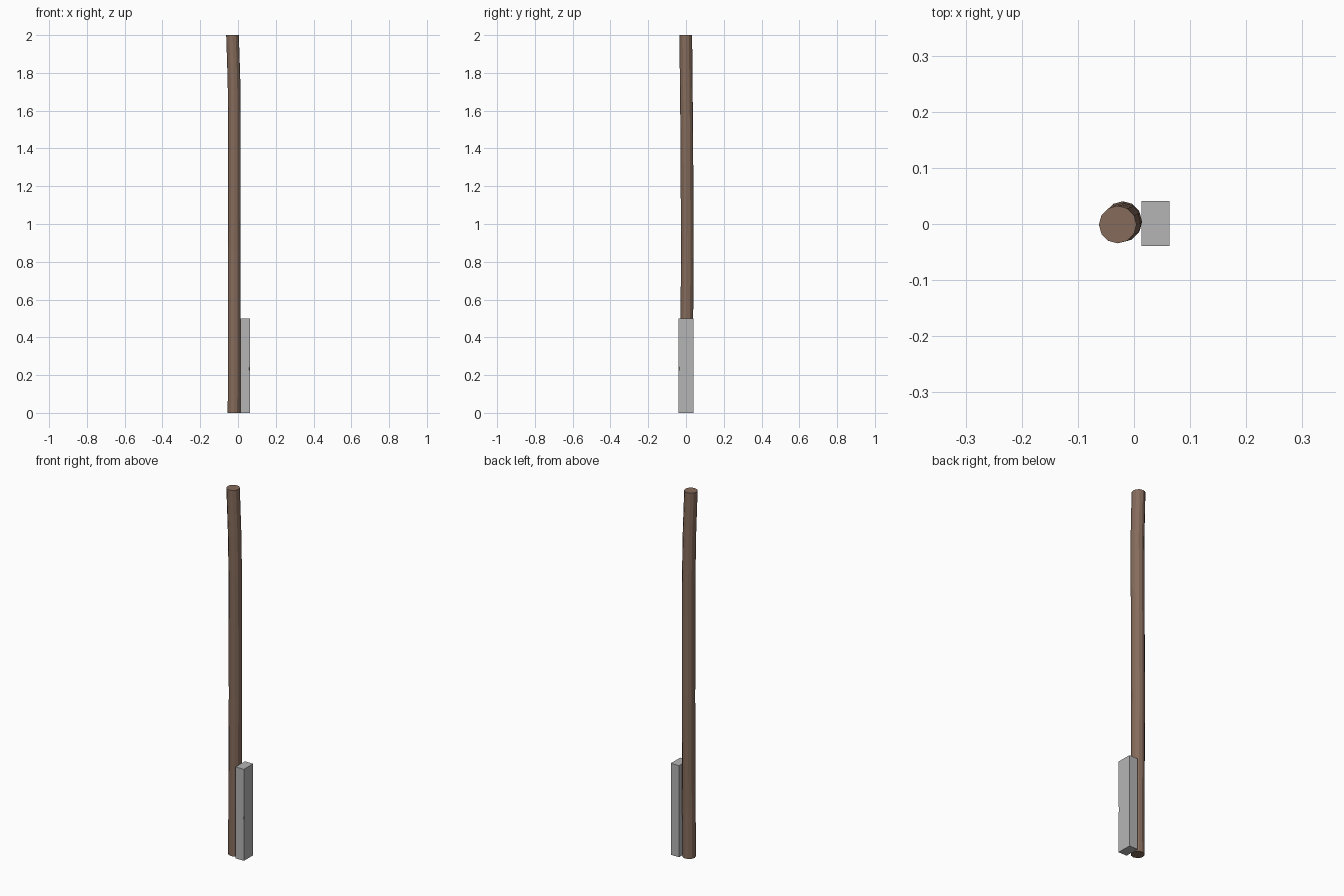
import bpy, bmesh, math
from mathutils import Vector

if "Cube" in bpy.data.objects:
    bpy.data.objects.remove(bpy.data.objects["Cube"])


def material(name, rgb):
    m = bpy.data.materials.new(name)
    m.diffuse_color = (*rgb, 1)
    m.use_nodes = True
    m.node_tree.nodes["Principled BSDF"].inputs["Base Color"].default_value = m.diffuse_color
    return m


def add_object(name, bm, mat=None):
    bmesh.ops.recalc_face_normals(bm, faces=bm.faces)
    mesh = bpy.data.meshes.new(name)
    bm.to_mesh(mesh)
    bm.free()
    ob = bpy.data.objects.new(name, mesh)
    bpy.context.collection.objects.link(ob)
    if mat:
        mesh.materials.append(mat)
    return ob


wood = material("brown wood", (0.235, 0.148, 0.105))
concrete = material("grey concrete", (0.46, 0.46, 0.46))

# Wooden pole: twelve-sided rings along a slightly crooked centre line (x, y, z)
SIDES, RADIUS = 12, 0.0335
path = [(-0.021, 0.003, 0), (-0.020, 0.003, 0.27), (-0.020, 0.007, 0.86),
        (-0.019, 0.004, 1.5), (-0.021, 0.001, 1.75), (-0.029, -0.001, 2)]
bm = bmesh.new()
rings = []
for x, y, z in path:
    rings.append([bm.verts.new((x + RADIUS * math.cos(a), y + RADIUS * math.sin(a), z))
                  for a in (math.tau * i / SIDES for i in range(SIDES))])
for low, high in zip(rings, rings[1:]):
    for i in range(SIDES):
        j = (i + 1) % SIDES
        bm.faces.new((low[i], low[j], high[j], high[i]))
bm.faces.new(rings[0])
bm.faces.new(rings[-1])
add_object("wooden_pole", bm, wood)

# Concrete stub standing against the foot of the pole
bm = bmesh.new()
bmesh.ops.create_cube(bm, size=1)
bmesh.ops.scale(bm, verts=bm.verts, vec=(0.05, 0.08, 0.5))
bmesh.ops.translate(bm, verts=bm.verts, vec=(0.038, 0.001, 0.25))
stub = add_object("concrete_stub", bm, concrete)

# Small chip in the front right edge of the stub
bm = bmesh.new()
bmesh.ops.create_icosphere(bm, subdivisions=1, radius=1)
bmesh.ops.scale(bm, verts=bm.verts, vec=(0.006, 0.006, 0.018))
bmesh.ops.translate(bm, verts=bm.verts, vec=(0.064, -0.040, 0.235))
chip = add_object("chip_cutter", bm, concrete)
chip.hide_render = True
chip.hide_viewport = True
cut = stub.modifiers.new("chip", 'BOOLEAN')
cut.operation = 'DIFFERENCE'
cut.solver = 'EXACT'
cut.object = chip
